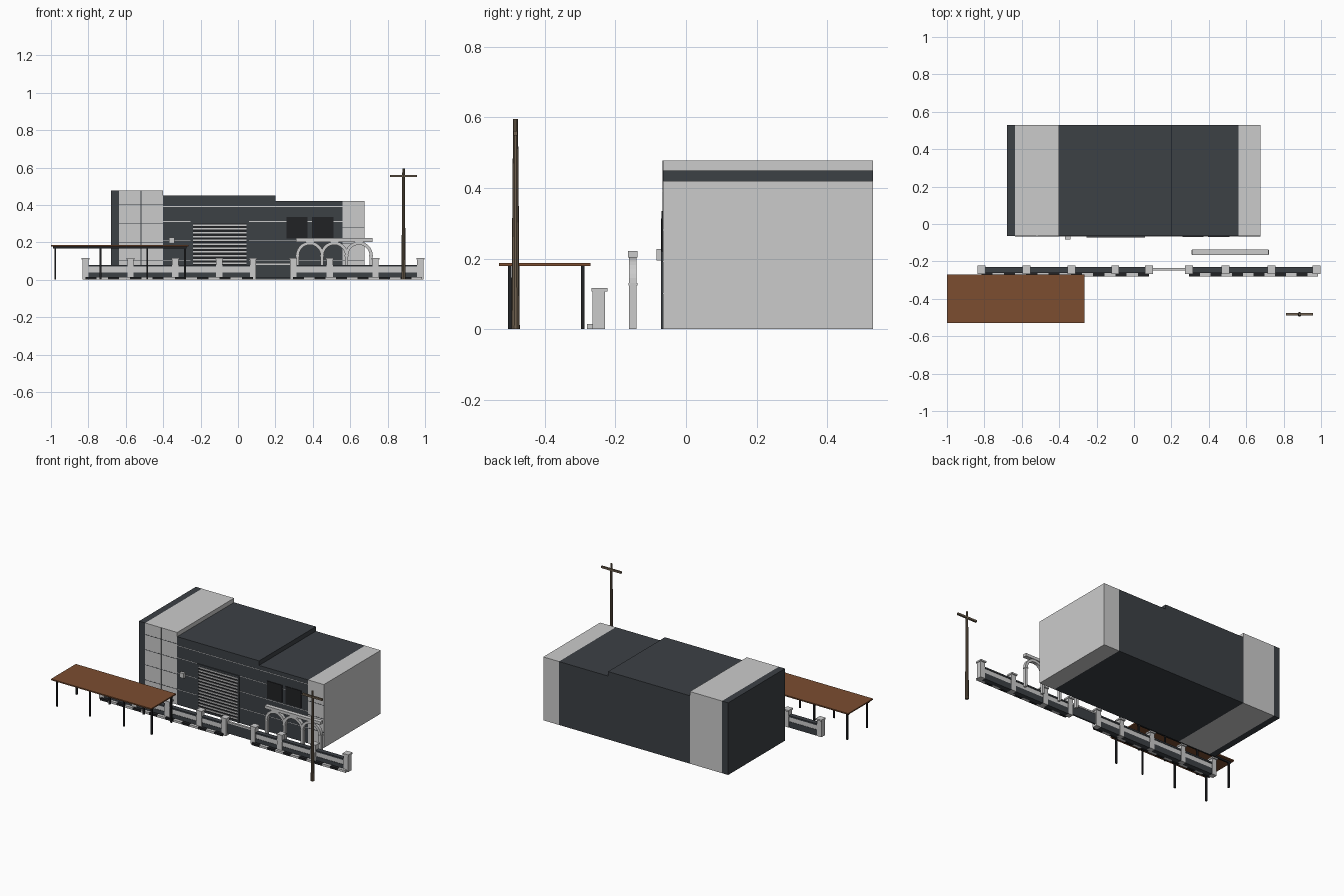
import bpy, bmesh, math

if "Cube" in bpy.data.objects:
    bpy.data.objects.remove(bpy.data.objects["Cube"])


def mat(name, col):
    m = bpy.data.materials.new(name)
    m.diffuse_color = (*col, 1)
    m.use_nodes = True
    m.node_tree.nodes["Principled BSDF"].inputs["Base Color"].default_value = m.diffuse_color
    return m


DARK = mat("charcoal", (0.045, 0.052, 0.06))
BLACK = mat("black", (0.015, 0.016, 0.018))
RUST = mat("rust", (0.2, 0.075, 0.03))
WOOD = mat("wood", (0.16, 0.12, 0.08))


def finish(name, bm, m=None):
    bmesh.ops.recalc_face_normals(bm, faces=bm.faces)
    me = bpy.data.meshes.new(name)
    bm.to_mesh(me)
    bm.free()
    ob = bpy.data.objects.new(name, me)
    bpy.context.collection.objects.link(ob)
    if m:
        me.materials.append(m)
    return ob


def add_box(bm, x0, x1, y0, y1, z0, z1):
    vs = bmesh.ops.create_cube(bm, size=1)["verts"]
    for v in vs:
        v.co = ((x0 + x1) / 2 + v.co.x * (x1 - x0),
                (y0 + y1) / 2 + v.co.y * (y1 - y0),
                (z0 + z1) / 2 + v.co.z * (z1 - z0))


def boxes(name, items, m=None):
    bm = bmesh.new()
    for it in items:
        add_box(bm, *it)
    return finish(name, bm, m)


F, B = -0.065, 0.53  # facade and rear planes

# Building volumes
boxes("left_end_wall", [(-0.68, -0.635, F, B, 0, 0.478)], DARK)
boxes("left_tower", [(-0.635, -0.40, F, B, 0, 0.478)])
boxes("main_hall", [(-0.40, 0.20, F, B, 0, 0.45)], DARK)
boxes("right_hall", [(0.20, 0.56, F, B, 0, 0.42)], DARK)
boxes("right_tower", [(0.56, 0.675, F, B, 0, 0.42)])

# Facade joint lines
joint = F - 0.001
boxes("tower_joints",
      [(-0.635, -0.40, joint, F, z, z + 0.003) for z in (0.1, 0.2, 0.3, 0.4)]
      + [(-0.52, -0.517, joint, F, 0, 0.478)]
      + [(0.56, 0.675, joint, F, z, z + 0.003) for z in (0.1, 0.19, 0.28)], DARK)
boxes("hall_joints", [(-0.40, 0.56, joint, F, z, z + 0.003) for z in (0.1, 0.21, 0.31, 0.39)])

# Roller shutter
boxes("shutter_panel", [(-0.24, 0.045, F - 0.002, F, 0.01, 0.30)], BLACK)
boxes("shutter_slats", [(-0.24, 0.045, F - 0.006, F, 0.022 + i * 0.0205, 0.030 + i * 0.0205)
                        for i in range(14)])
boxes("shutter_frame", [(-0.253, -0.24, F - 0.006, F, 0, 0.313),
                        (0.045, 0.058, F - 0.006, F, 0, 0.313),
                        (-0.24, 0.045, F - 0.006, F, 0.30, 0.313)], DARK)

# Windows and wall box
boxes("windows", [(0.26, 0.372, F - 0.004, F, 0.22, 0.335),
                  (0.395, 0.51, F - 0.004, F, 0.22, 0.335)], BLACK)
boxes("meter_box", [(-0.37, -0.34, -0.083, F, 0.195, 0.227)])

# Arcade of three arches
boxes("arcade_lintel", [(0.31, 0.72, -0.165, -0.137, 0.203, 0.222)])
PITCH, X0, SPRING = 0.131, 0.384, 0.13
bm = bmesh.new()
for i in range(3):
    cx, n = X0 + i * PITCH, 16
    rings = []
    for k in range(n + 1):
        a = math.pi * k / n
        rings.append([bm.verts.new((cx + r * math.cos(a), y, SPRING + r * math.sin(a)))
                      for r, y in ((0.057, -0.162), (0.074, -0.162), (0.074, -0.14), (0.057, -0.14))])
    for p, q in zip(rings, rings[1:]):
        for j in range(4):
            bm.faces.new((p[j], p[(j + 1) % 4], q[(j + 1) % 4], q[j]))
    bm.faces.new(rings[0])
    bm.faces.new(rings[-1])
finish("arcade_arches", bm)
cols = [X0 + (i - 0.5) * PITCH for i in range(4)]
boxes("arcade_columns", [(x - 0.008, x + 0.008, -0.161, -0.14, 0, SPRING) for x in cols])
boxes("arcade_capitals", [(x - 0.011, x + 0.011, -0.163, -0.138, 0.124, 0.131) for x in cols])

# Boundary wall, gate gap between 0.08 and 0.295
posts = [-0.815, -0.575, -0.335, -0.10, 0.08, 0.295, 0.49, 0.735, 0.975]
boxes("fence_posts", [(x - 0.017, x + 0.017, -0.265, -0.23, 0, 0.107) for x in posts])
boxes("fence_caps", [(x - 0.021, x + 0.021, -0.268, -0.223, 0.107, 0.117) for x in posts])
runs = [(a + 0.017, b - 0.017) for a, b in zip(posts, posts[1:]) if a != 0.08]
boxes("fence_base", [(a, b, -0.26, -0.232, 0, 0.04) for a, b in runs], DARK)
boxes("fence_panel", [(a, b, -0.258, -0.234, 0.04, 0.07) for a, b in runs])
boxes("fence_coping", [(a, b, -0.262, -0.23, 0.07, 0.08) for a, b in runs], DARK)
boxes("gate", [(0.097, 0.278, -0.247, -0.237, 0.012, 0.085)], DARK)
boxes("gate_rail", [(0.097, 0.278, -0.249, -0.235, 0.08, 0.09)])

# Striped kerb
light, dark = [], []
for a, b in ((-0.815, 0.08), (0.295, 0.985)):
    n = round((b - a) / 0.06)
    s = (b - a) / n
    for i in range(n):
        (dark if i % 2 == 0 else light).append((a + i * s, a + (i + 1) * s, -0.28, -0.26, 0, 0.014))
boxes("kerb_light", light)
boxes("kerb_dark", dark, BLACK)

# Canopy
boxes("canopy_roof", [(-1, -0.265, -0.53, -0.27, 0.179, 0.187)], RUST)
boxes("canopy_beams", [(-0.99, -0.275, y - 0.005, y + 0.005, 0.168, 0.179)
                       for y in (-0.5, -0.293)], BLACK)
boxes("canopy_legs", [(x - 0.005, x + 0.005, y - 0.005, y + 0.005, 0, 0.17)
                      for x in (-0.977, -0.735, -0.485, -0.283) for y in (-0.5, -0.293)], BLACK)

# Utility pole
bpy.ops.mesh.primitive_cone_add(vertices=10, radius1=0.012, radius2=0.007, depth=0.595,
                                location=(0.885, -0.483, 0.2975))
pole = bpy.context.object
pole.name = "utility_pole"
pole.data.materials.append(WOOD)
boxes("pole_crossarm", [(0.812, 0.958, -0.489, -0.477, 0.549, 0.561)], WOOD)
